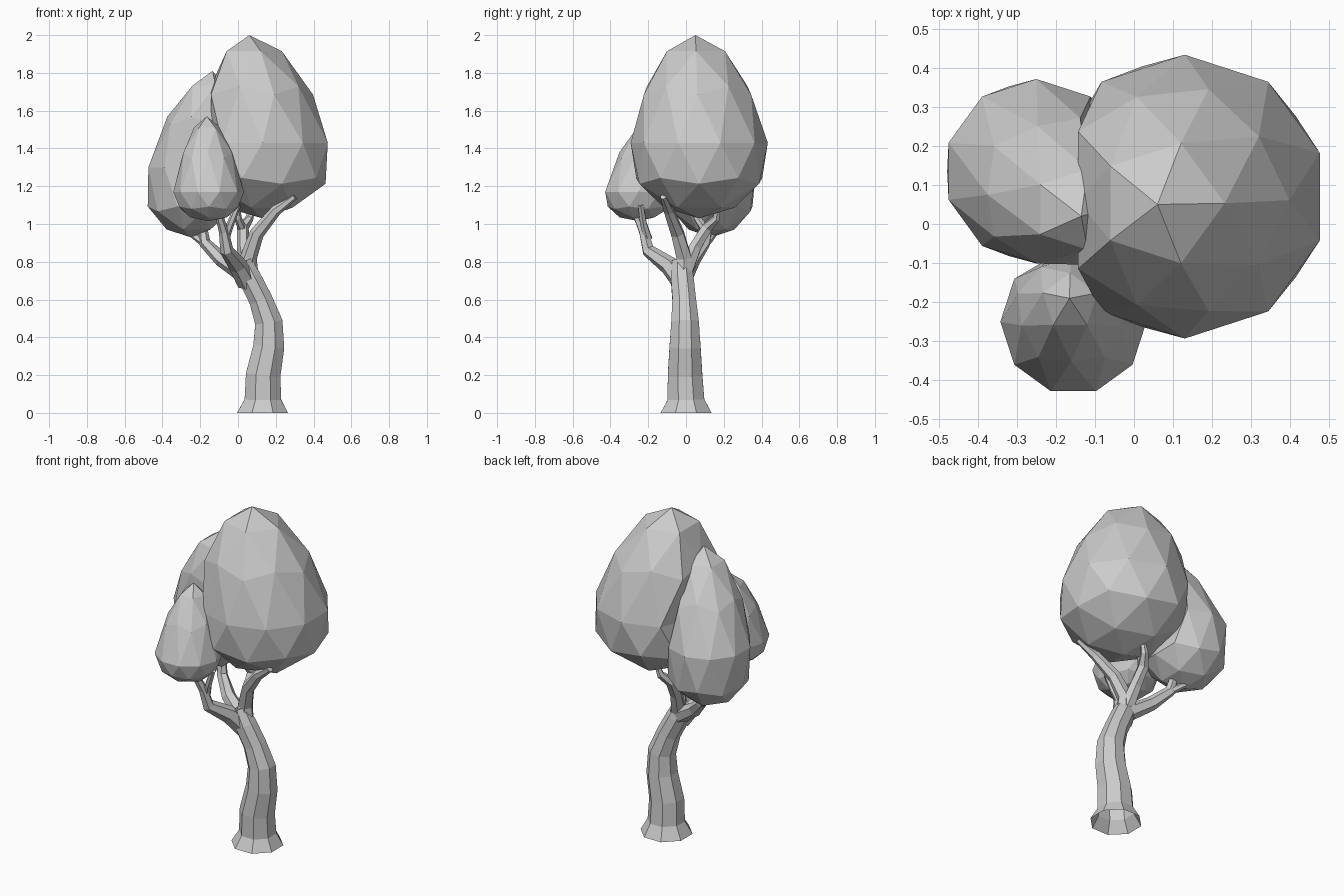
import bpy, bmesh, math
from mathutils import Vector

if "Cube" in bpy.data.objects:
    bpy.data.objects.remove(bpy.data.objects["Cube"])


def finish(bm, name):
    bmesh.ops.recalc_face_normals(bm, faces=bm.faces)
    mesh = bpy.data.meshes.new(name)
    bm.to_mesh(mesh)
    bm.free()
    obj = bpy.data.objects.new(name, mesh)
    bpy.context.collection.objects.link(obj)
    return obj


def tube(name, points, sides, turn=0.0, open_foot=False):
    """Flat-sided tapering tube through (x, y, z, radius) points."""
    bm = bmesh.new()
    path = [Vector(p[:3]) for p in points]
    rings = []
    for i, p in enumerate(path):
        t = (path[min(i + 1, len(path) - 1)] - path[max(i - 1, 0)]).normalized()
        if i == 0 and p.z == 0:
            t = Vector((0, 0, 1))
        u = Vector((0, 1, 0)).cross(t).normalized()
        v = t.cross(u)
        ring = []
        for k in range(sides):
            a = turn + 2 * math.pi * k / sides
            ring.append(bm.verts.new(p + (u * math.cos(a) + v * math.sin(a)) * points[i][3]))
        rings.append(ring)
    for r0, r1 in zip(rings, rings[1:]):
        for k in range(sides):
            j = (k + 1) % sides
            bm.faces.new((r0[k], r0[j], r1[j], r1[k]))
    if not open_foot:
        bm.faces.new(rings[0])
    bm.faces.new(rings[-1])
    return finish(bm, name)


def crown(name, centre, radius, up, down, apex, taper, belly=1.08, power=0.95,
          turn=0.0, dent=None):
    """Egg-shaped leaf mass, leaning to its apex, dented where it meets a neighbour."""
    bm = bmesh.new()
    bmesh.ops.create_icosphere(bm, subdivisions=2, radius=1)
    ca, sa = math.cos(turn), math.sin(turn)
    for v in bm.verts:
        x, y, z = v.co
        x, y = x * ca - y * sa, x * sa + y * ca
        t = max(z, 0.0)
        if z > -0.01:
            s = radius * (1 - taper * t)
        else:
            s = radius * (belly if z > -0.7 else 1.03)
        height = z * up if z > 0 else -abs(z) ** power * down
        if abs(z) < 0.01:
            height = 0
        v.co = (centre[0] + x * s + (apex[0] - centre[0]) * t,
                centre[1] + y * s + (apex[1] - centre[1]) * t,
                centre[2] + height)
        if dent:
            dent(v.co)
    return finish(bm, name)


# Dents where neighbouring leaf masses press together
def dent_large(co):
    co.x = max(co.x, -0.145)


def dent_left(co):
    co.x = min(co.x, -0.155 + 0.3 * abs(co.z - 1.45))


def dent_front(co):
    co.y = min(co.y, -0.085)


# Leaf masses
crown("large_crown", (0.13, 0.07, 1.43), 0.363, 0.57, 0.4, (0.06, 0.05), 0.18,
      dent=dent_large)
crown("left_crown", (-0.25, 0.135, 1.3), 0.236, 0.51, 0.37, (-0.135, 0.02), 0.15,
      power=0.72, dent=dent_left)
crown("front_crown", (-0.155, -0.25, 1.17), 0.187, 0.4, 0.155, (-0.165, -0.19), 0.3,
      belly=0.98, power=0.85, turn=math.radians(18), dent=dent_front)

# Trunk with flared foot
tube("trunk", [(0.13, 0, 0, 0.146), (0.132, 0, 0.07, 0.105), (0.133, -0.005, 0.2, 0.099),
               (0.163, -0.005, 0.35, 0.089), (0.163, -0.005, 0.48, 0.079),
               (0.12, -0.01, 0.6, 0.067), (0.065, -0.02, 0.71, 0.065),
               (0.025, -0.025, 0.8, 0.052)], 8, math.pi / 8, open_foot=True)

# Main branches and their twigs
branches = {
    "right_branch": [(0.06, -0.015, 0.7, 0.052), (0.055, -0.01, 0.82, 0.045),
                     (0.1, -0.045, 0.95, 0.038), (0.2, -0.09, 1.07, 0.029),
                     (0.3, -0.12, 1.145, 0.017)],
    "front_branch": [(0.05, -0.02, 0.69, 0.055), (0.0, -0.09, 0.78, 0.05),
                     (-0.06, -0.2, 0.86, 0.036), (-0.075, -0.225, 0.96, 0.026),
                     (-0.11, -0.275, 1.08, 0.019)],
    "front_twig": [(-0.07, -0.2, 0.92, 0.024), (-0.04, -0.225, 1.0, 0.02),
                   (0.0, -0.24, 1.1, 0.016)],
    "left_branch": [(0.05, -0.01, 0.72, 0.048), (-0.09, 0.04, 0.815, 0.04),
                    (-0.175, 0.1, 0.9, 0.031), (-0.19, 0.12, 1.0, 0.022)],
    "left_twig": [(-0.15, 0.08, 0.88, 0.024), (-0.2, 0.12, 0.915, 0.021),
                  (-0.25, 0.15, 0.95, 0.016)],
    "back_branch": [(0.05, 0.0, 0.76, 0.044), (0.03, 0.05, 0.88, 0.036),
                    (0.025, 0.11, 0.98, 0.032), (0.06, 0.16, 1.03, 0.022),
                    (0.08, 0.17, 1.1, 0.014)],
    "back_twig": [(0.025, 0.1, 0.97, 0.024), (0.0, 0.06, 1.03, 0.02),
                  (-0.005, 0.04, 1.1, 0.015)],
}
for name, points in branches.items():
    tube(name, points, 6)
